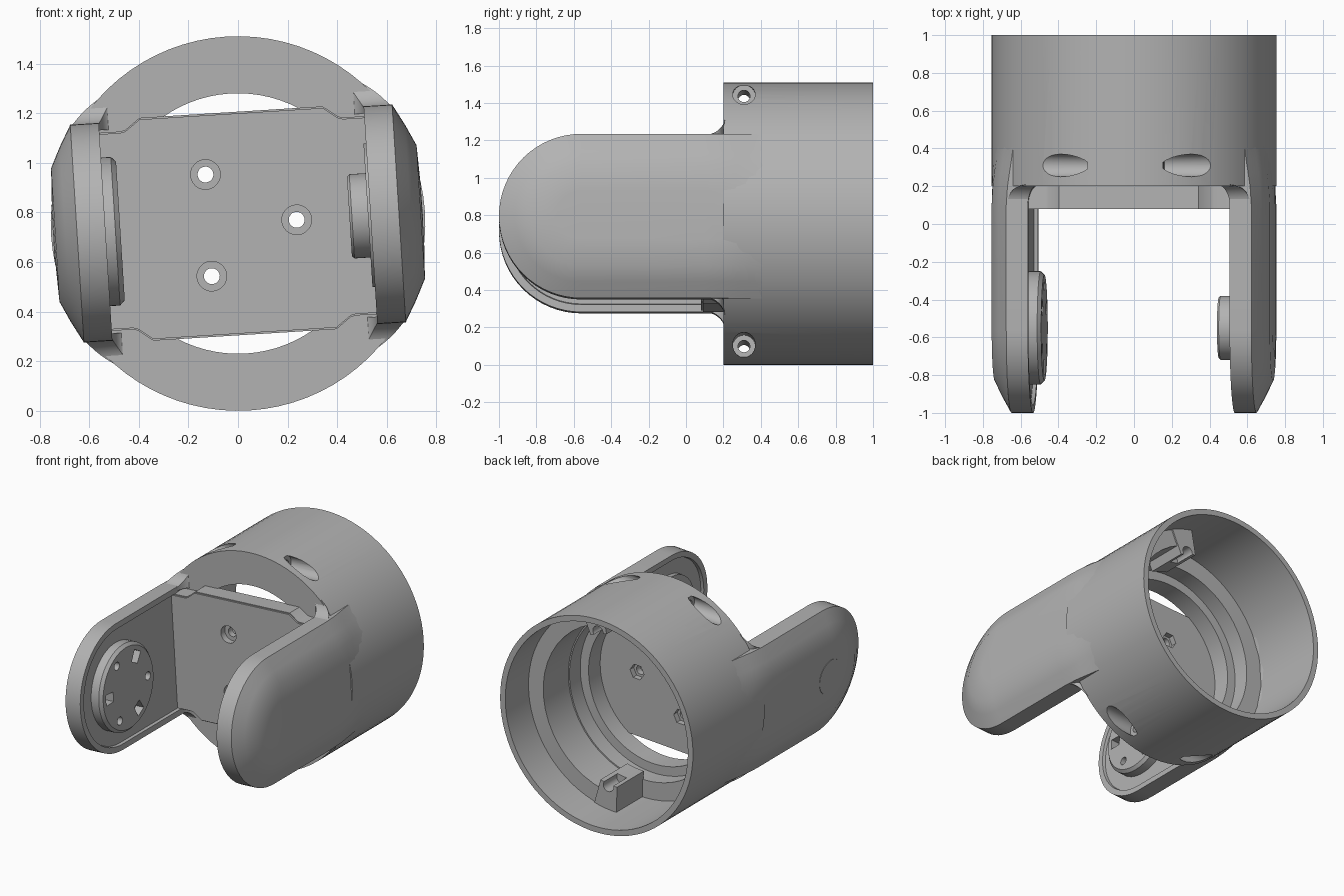
import bpy, bmesh
from math import sin, cos, pi, radians, sqrt
from mathutils import Matrix

cube = bpy.data.objects.get("Cube")
if cube:
    bpy.data.objects.remove(cube, do_unlink=True)

# One grey material for the whole bracket
grey = bpy.data.materials.new("plain_grey")
grey.use_nodes = True
grey.diffuse_color = (0.45, 0.45, 0.45, 1)
for node in grey.node_tree.nodes:
    if node.type == 'BSDF_PRINCIPLED':
        node.inputs["Base Color"].default_value = grey.diffuse_color

# The arms and plate are rolled slightly about the tube axis
FRAME = Matrix.Translation((0, 0, 0.755)) @ Matrix.Rotation(radians(-3.6), 4, 'Y')
PIVOT = -0.55


def make(name, verts, faces):
    bm = bmesh.new()
    vs = [bm.verts.new(v) for v in verts]
    for f in faces:
        bm.faces.new([vs[i] for i in f])
    bmesh.ops.remove_doubles(bm, verts=bm.verts, dist=0.0002)
    bmesh.ops.recalc_face_normals(bm, faces=bm.faces)
    mesh = bpy.data.meshes.new(name)
    bm.to_mesh(mesh)
    bm.free()
    mesh.materials.append(grey)
    ob = bpy.data.objects.new(name, mesh)
    bpy.context.collection.objects.link(ob)
    ob.matrix_world = FRAME
    return ob


def place(axis, a, u, v):
    return (a, u, v) if axis == 'X' else (u, a, v)


def grid_faces(rows, cols, wrap_rows=False, wrap_cols=False):
    return [(i * cols + j, i * cols + (j + 1) % cols,
             (i + 1) % rows * cols + (j + 1) % cols, (i + 1) % rows * cols + j)
            for i in range(rows if wrap_rows else rows - 1)
            for j in range(cols if wrap_cols else cols - 1)]


def lathe(name, profile, axis, cu=0, closed=False, n=64):
    verts = [place(axis, a, cu + r * cos(2 * pi * k / n), r * sin(2 * pi * k / n))
             for k in range(n) for a, r in profile]
    return make(name, verts, grid_faces(n, len(profile), True, closed))


def prism(name, outline, axis, a, b):
    n = len(outline)
    verts = [place(axis, d, u, v) for d in (a, b) for u, v in outline]
    faces = [range(n), range(n, 2 * n)]
    faces += [(i, (i + 1) % n, n + (i + 1) % n, n + i) for i in range(n)]
    return make(name, verts, faces)


def circle(cu, cv, r, n=24):
    return [(cu + r * cos(2 * pi * k / n), cv + r * sin(2 * pi * k / n)) for k in range(n)]


def arc(r, start, end, n=20):
    return [(r * cos(radians(start + (end - start) * k / n)),
             r * sin(radians(start + (end - start) * k / n))) for k in range(n + 1)]


def cut(ob, cutters):
    for c in cutters:
        c.hide_render = True
        mod = ob.modifiers.new("cut", 'BOOLEAN')
        mod.operation, mod.solver, mod.object = 'DIFFERENCE', 'EXACT', c
        bpy.context.view_layer.objects.active = ob
        bpy.ops.object.modifier_apply(modifier=mod.name)
        bpy.data.objects.remove(c, do_unlink=True)


# Tube with stepped bore and sideways screw holes
tube = lathe("tube", [(0.2, 0.525), (0.2, 0.755), (1, 0.755), (1, 0.715), (0.46, 0.715),
                      (0.46, 0.59), (0.34, 0.59), (0.34, 0.525)], 'Y', closed=True, n=80)
cutters = []
for z in (-0.67, 0.67):
    cutters.append(prism("screw_hole", circle(0.31, z, 0.032), 'X', -0.9, 0.9))
    for s in (-1, 1):
        cutters.append(prism("screw_recess", circle(0.31, z, 0.06), 'X', s * 0.2, s * 0.9))
cut(tube, cutters)

# Half-ring ledge inside the tube, with a notched lug at each end
ledge = prism("inner_ledge", arc(0.73, -90, 72) + arc(0.6, 72, -90), 'Y', 0.45, 0.74)
for name, start in (("lower_lug", -92), ("upper_lug", 62)):
    lug = prism(name, arc(0.73, start, start + 14, 6) + arc(0.535, start + 14, start, 6),
                'Y', 0.45, 0.75)
    mid = radians(start + 7)
    cut(lug, [prism("notch", circle(0.55 * cos(mid), 0.55 * sin(mid), 0.04), 'Y', 0.6, 0.8)])

# Cross plate with dropped corners and three countersunk holes
corner = [(0.37, 0.45), (0.43, 0.405), (0.45, 0.4), (0.57, 0.4)]
half = corner + [(x, -z) for x, z in reversed(corner)]
outline = half + [(-x, z) for x, z in reversed(half)]
plate = prism("cross_plate", outline, 'Y', 0.09, 0.21)
lip = prism("plate_face", [(x, z * 0.985) for x, z in outline], 'Y', 0.08, 0.1)
for ob in (plate, lip):
    cutters = []
    for k in range(3):
        x, z = 0.237 * cos(2 * pi * k / 3), 0.237 * sin(2 * pi * k / 3)
        cutters += [prism("hole", circle(x, z, 0.032), 'Y', 0, 0.4),
                    prism("recess", circle(x, z, 0.06), 'Y', 0, 0.125),
                    prism("nut_pocket", circle(x, z, 0.055, 6), 'Y', 0.17, 0.4)]
    cut(ob, cutters)

# Arms: rounded slabs with a chamfered outside, a lipped inside and a blend to the tube
SECTION = [(0, 0.745), (0.13, 0.744), (0.27, 0.738), (0.355, 0.697), (0.44, 0.65),
           (0.44, 0.535), (0.4, 0.535), (0.395, 0.555), (0.2, 0.555), (0, 0.555)]
stations = [0.5, 0.42, 0.34, 0.27, 0.2, 0.1, -0.2]
path = [(y, 0, 1) for y in stations]
path += [(-0.56, -sin(pi * k / 32), cos(pi * k / 32)) for k in range(33)]
path += [(y, 0, -1) for y in reversed(stations)]


def arm_point(y, ny, nz, rho, x, outer):
    z = nz * rho
    t = min(max((y - 0.1) / 0.4, 0), 1)
    t = t * t * (3 - 2 * t)
    target = sqrt((0.75 if outer else 0.725) ** 2 - z * z)
    return x + (target - x) * t, y + ny * rho, z


for side, s in (("right", -1), ("left", 1)):
    verts = []
    for y, ny, nz in path:
        for j, (rho, x) in enumerate(SECTION):
            px, py, pz = arm_point(y, ny, nz, rho, x, j < 5)
            verts.append((s * px, py, pz))
    make(side + "_arm", verts, grid_faces(len(path), len(SECTION)))

    # Curved webs joining the arm edges to the tube front
    for edge, up in (("upper", 1), ("lower", -1)):
        verts = []
        for k in range(11):
            a = pi / 2 * k / 10
            y, z, t = 0.1 + 0.11 * sin(a), 0.545 - 0.11 * cos(a), 1 - cos(a)
            xi = 0.535 - 0.065 * t
            xo = 0.65 + (sqrt(0.75 ** 2 - z * z) - 0.65) * sqrt(t)
            verts += [(s * xi, y, up * 0.41), (s * xi, y, up * z),
                      (s * xo, y, up * z), (s * min(xo, 0.62), y, up * 0.41)]
        make(f"{side}_{edge}_web", verts, grid_faces(11, 4, wrap_cols=True))

# Drive disc on the right arm, with alternating pockets and holes
disc = lathe("drive_disc", [(-0.565, 0), (-0.565, 0.3), (-0.495, 0.3), (-0.475, 0.28),
                            (-0.475, 0)], 'X', PIVOT)
cutters = []
for k in range(6):
    a = pi * k / 3
    if k % 2:
        spot = [(r * cos(a + d) + PIVOT, r * sin(a + d))
                for r, d in ((0.17, -0.2), (0.25, -0.15), (0.25, 0.15), (0.17, 0.2))]
    else:
        spot = circle(0.22 * cos(a) + PIVOT, 0.22 * sin(a), 0.028)
    cutters.append(prism("pocket", spot, 'X', -0.535, -0.4))
cut(disc, cutters)
lathe("pivot_cover", [(-0.735, 0), (-0.735, 0.12), (-0.747, 0.12), (-0.747, 0)], 'X', PIVOT)

# Idler boss and its backing washer on the left arm
lathe("idler_boss", [(0.56, 0), (0.56, 0.17), (0.46, 0.17), (0.45, 0.16), (0.45, 0)], 'X', PIVOT)
lathe("idler_washer", [(0.565, 0), (0.565, 0.29), (0.525, 0.29), (0.525, 0)], 'X', PIVOT)

# Smooth shading with sharp edges kept
bpy.ops.object.select_all(action='DESELECT')
for ob in bpy.context.collection.objects:
    if ob.type == 'MESH' and ob.data.materials and ob.data.materials[0] == grey:
        ob.select_set(True)
        bpy.context.view_layer.objects.active = ob
bpy.ops.object.shade_smooth_by_angle(angle=radians(32))
